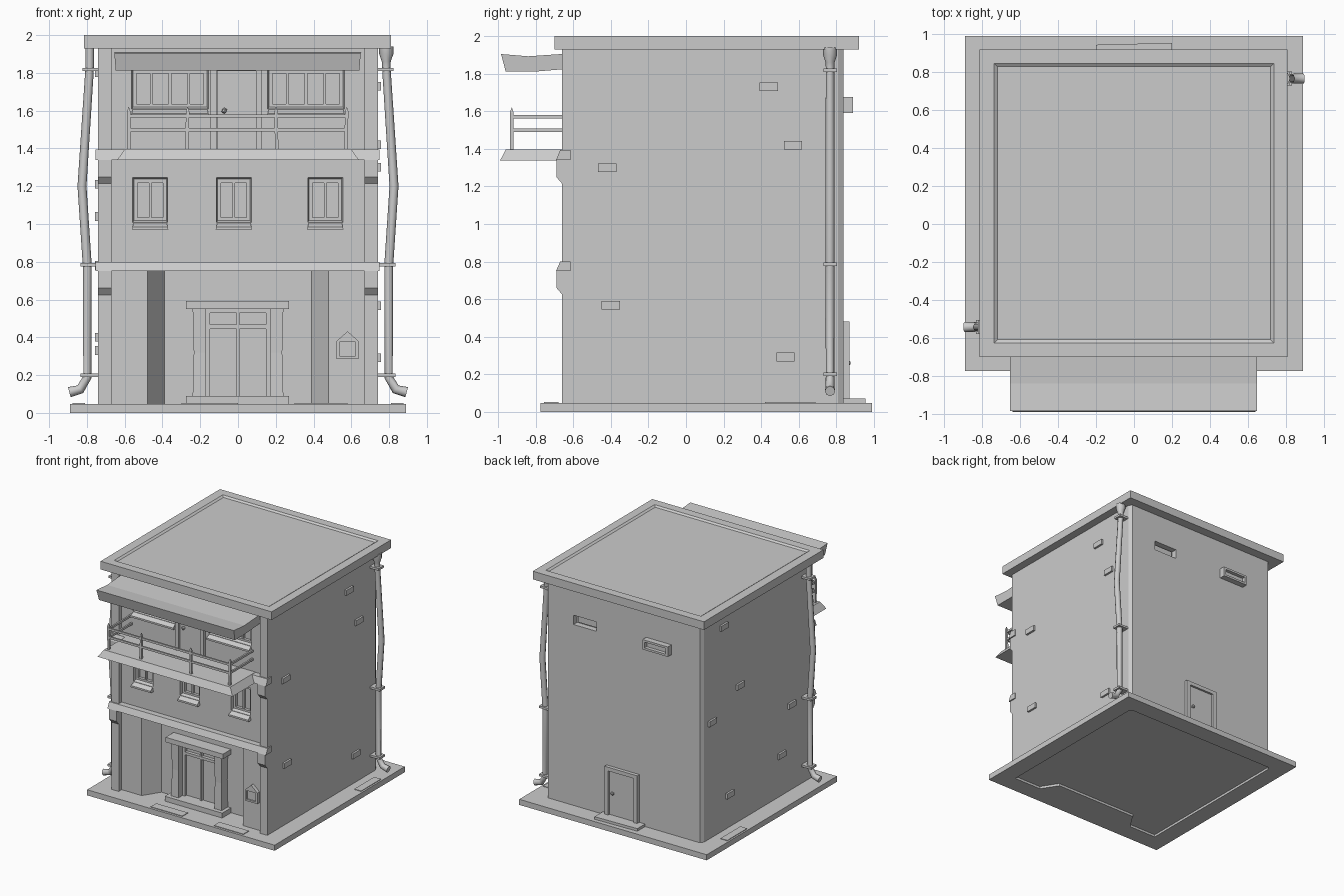
import bpy, bmesh, math
from mathutils import Vector

if "Cube" in bpy.data.objects:
    bpy.data.objects.remove(bpy.data.objects["Cube"])


def loft(name, rings):
    """Closed solid skinned through equal-length point rings."""
    bm = bmesh.new()
    vs = [[bm.verts.new(p) for p in r] for r in rings]
    n = len(vs[0])
    for a, b in zip(vs, vs[1:]):
        for i in range(n):
            bm.faces.new((a[i], a[(i + 1) % n], b[(i + 1) % n], b[i]))
    bm.faces.new(vs[0])
    bm.faces.new(vs[-1])
    bmesh.ops.recalc_face_normals(bm, faces=bm.faces)
    me = bpy.data.meshes.new(name)
    bm.to_mesh(me)
    bm.free()
    ob = bpy.data.objects.new(name, me)
    bpy.context.collection.objects.link(ob)
    return ob


def rect(x0, x1, y0, y1, z):
    return [(x0, y0, z), (x1, y0, z), (x1, y1, z), (x0, y1, z)]


def wall_rect(x0, x1, z0, z1, y):
    return [(x0, y, z0), (x1, y, z0), (x1, y, z1), (x0, y, z1)]


def box(name, x0, x1, y0, y1, z0, z1):
    return loft(name, [rect(x0, x1, y0, y1, z0), rect(x0, x1, y0, y1, z1)])


def plan(name, pts, z0, z1):
    return loft(name, [[(x, y, z) for x, y in pts] for z in (z0, z1)])


def profile(name, pts, x0, x1, flare=0):
    """(y, z) profile run along x; flare widens the points lower down."""
    top = max(p[1] for p in pts)
    return loft(name, [[(x + s * flare * (top - z), y, z) for y, z in pts]
                       for x, s in ((x0, -1), (x1, 1))])


def cut(ob, cutter):
    m = ob.modifiers.new("cut", "BOOLEAN")
    m.operation, m.solver, m.object = "DIFFERENCE", "EXACT", cutter
    bpy.context.view_layer.objects.active = ob
    bpy.ops.object.modifier_apply(modifier=m.name)
    bpy.data.objects.remove(cutter)


def knob(name, loc):
    bpy.ops.mesh.primitive_ico_sphere_add(subdivisions=1, radius=0.016, location=loc)
    bpy.context.object.name = name


# ground floor plan with splayed entrance alcove and chamfered rear corners
half = [(0.39, -0.48), (0.48, -0.62), (0.74, -0.62), (0.74, 0.81), (0.72, 0.84)]
foot = half + [(-x, y) for x, y in reversed(half)]
rear = [(0.74, -0.62), (0.74, 0.81), (0.72, 0.84), (-0.72, 0.84), (-0.74, 0.81), (-0.74, -0.62)]

# base slab, hollowed slightly beneath the walls, with paving stones
slab = box("base_slab", -0.89, 0.89, -0.775, 0.99, 0, 0.048)
cut(slab, plan("cutter", foot, -0.02, 0.02))
for i, r in enumerate([(-0.3, 0, -0.755, -0.68), (0.3, 0.58, -0.755, -0.68),
                       (0.81, 0.875, 0.42, 0.69), (-0.875, -0.81, 0.42, 0.69)]):
    box(f"paving_{i}", *r, 0.04, 0.053)

# walls
plan("ground_floor", foot, 0.04, 0.752)
upper = plan("upper_floors", rear, 0.75, 1.94)

# roof with a shallow sunken panel
roof = box("roof", -0.815, 0.81, -0.7, 0.92, 1.93, 2.0)
cut(roof, loft("cutter", [rect(-0.72, 0.72, -0.61, 0.83, 1.988),
                          rect(-0.74, 0.74, -0.63, 0.85, 2.002)]))

# corner pillars with stepped brackets under each band
for s, side in ((1, "right"), (-1, "left")):
    a, b = sorted((s * 0.67, s * 0.74))
    box(f"pillar_{side}", a, b, -0.66, -0.615, 0.045, 1.94)
    for z in (0.75, 1.34):
        profile(f"bracket_{side}_{z}", [(-0.69, z), (-0.69, z - 0.09), (-0.66, z - 0.125),
                                        (-0.63, z - 0.125), (-0.63, z)], a, b)
for z, h in ((0.75, 0.05), (1.34, 0.055)):
    profile(f"floor_band_{z}", [(-0.692, z), (-0.67, z + h), (-0.635, z + h),
                                (-0.615, z + h), (-0.615, z)], -0.755, 0.75)


# windows: splayed opening, frame, mullions, sloped sill
def window(name, x0, x1, z0, z1, mullions):
    cut(upper, loft("cutter", [wall_rect(x0, x1, z0, z1, -0.63),
                               wall_rect(x0 + 0.014, x1 - 0.014, z0 + 0.02, z1 - 0.018, -0.57)]))
    a, b, c, d = x0 + 0.008, x1 - 0.008, z0 + 0.01, z1 - 0.012
    t = 0.02
    box(name + "_frame_left", a, a + t, -0.595, -0.565, c, d)
    box(name + "_frame_right", b - t, b, -0.595, -0.565, c, d)
    box(name + "_frame_top", a + t, b - t, -0.595, -0.565, d - t, d)
    box(name + "_frame_bottom", a + t, b - t, -0.595, -0.565, c, c + t)
    for i in range(mullions):
        x = a + (b - a) * (i + 1) / (mullions + 1)
        box(f"{name}_mullion_{i}", x - 0.007, x + 0.007, -0.59, -0.565, c + t, d - t)
    profile(name + "_sill", [(-0.585, z0 + 0.02), (-0.655, z0 - 0.02), (-0.655, z0 - 0.035),
                             (-0.61, z0 - 0.035), (-0.585, z0)], x0 + 0.012, x1 - 0.012, 0.25)


for i, x in enumerate((-0.465, -0.022, 0.462)):
    window(f"middle_window_{i}", x - 0.095, x + 0.095, 1.005, 1.25, 1)
for side, x in (("left", -0.36), ("right", 0.36)):
    window(f"upper_window_{side}", x - 0.205, x + 0.205, 1.605, 1.83, 3)

# balcony door
box("balcony_door", -0.11, 0.1, -0.628, -0.6, 1.395, 1.83)
for i, x in enumerate((-0.13, 0.11)):
    box(f"balcony_door_jamb_{i}", x - 0.015, x + 0.015, -0.645, -0.6, 1.395, 1.83)
box("balcony_door_head", -0.115, 0.095, -0.645, -0.6, 1.81, 1.83)
knob("balcony_door_knob", (-0.073, -0.637, 1.6))

# balcony slab and railing
loft("balcony_slab", [rect(-0.64, 0.64, -0.99, -0.62, 1.338), rect(-0.6, 0.6, -0.96, -0.62, 1.397)])
for i, (x, lean) in enumerate(((-0.575, -0.004), (-0.27, 0.004), (0.205, -0.004), (0.572, 0.004))):
    rings = []
    for z, r in ((1.39, 0.009), (1.595, 0.009), (1.62, 0.001)):
        c = x + lean * (z - 1.39) * 4
        rings.append(rect(c - r, c + r, -0.928 - r, -0.928 + r, z))
    loft(f"rail_post_{i}", rings)
for z in (1.5, 1.572):
    box(f"front_rail_{z}", -0.575, 0.572, -0.936, -0.922, z - 0.009, z + 0.009)
    for x in (-0.575, 0.572):
        box(f"side_rail_{z}_{x}", x - 0.007, x + 0.007, -0.93, -0.62, z - 0.009, z + 0.009)

# sagging canopy
profile("canopy", [(-0.985, 1.905), (-0.84, 1.893), (-0.62, 1.908), (-0.62, 1.827),
                   (-0.8, 1.812), (-0.96, 1.812)], -0.655, 0.65, -0.08)

# entrance: step, tapered columns, lintel, glazed double door
box("entrance_step", -0.275, 0.27, -0.6, -0.47, 0.045, 0.09)
box("entrance_lintel", -0.275, 0.27, -0.59, -0.47, 0.55, 0.592)
for s in (-1, 1):
    rings = []
    for z, w in ((0.09, 0.0), (0.32, 0.006), (0.55, 0.0)):
        a, b = sorted((s * (0.17 + w * 0.3), s * (0.24 - w)))
        rings.append(rect(a, b, -0.565 + w, -0.47, z))
    loft(f"entrance_column_{s}", rings)
    box(f"door_stile_{s}", s * 0.16 - 0.012, s * 0.16 + 0.012, -0.51, -0.47, 0.09, 0.55)
    box(f"door_leaf_{s}", s * 0.08 - 0.068, s * 0.08 + 0.068, -0.487, -0.47, 0.09, 0.445)
box("door_centre", -0.009, 0.009, -0.505, -0.47, 0.09, 0.55)
box("door_transom", -0.15, 0.15, -0.508, -0.47, 0.445, 0.468)
box("door_head", -0.15, 0.15, -0.508, -0.47, 0.53, 0.55)

# gabled notice box
shape = [(0.522, 0.285), (0.638, 0.285), (0.638, 0.38), (0.58, 0.432), (0.522, 0.38)]
notice = loft("notice_box", [[(x, y, z) for x, z in shape] for y in (-0.65, -0.61)])
cut(notice, box("cutter", 0.537, 0.623, -0.67, -0.637, 0.3, 0.375))

# protruding wall bricks (y, z)
bricks = {1: [(0.44, 1.73), (0.57, 1.42), (-0.42, 1.3), (-0.4, 0.567), (0.53, 0.292)],
          -1: [(0.55, 1.8), (0.33, 1.21), (0.71, 1.04), (-0.37, 0.78), (-0.23, 0.4), (0.47, 0.33)]}
for s, places in bricks.items():
    for i, (y, z) in enumerate(places):
        a, b = sorted((s * 0.73, s * 0.757))
        box(f"brick_{s}_{i}", a, b, y - 0.049, y + 0.049, z - 0.023, z + 0.023)

# back door with step
box("back_door", -0.11, 0.13, 0.83, 0.852, 0.06, 0.45)
for i, (a, b) in enumerate(((-0.145, -0.11), (0.13, 0.165))):
    box(f"back_door_jamb_{i}", a, b, 0.83, 0.87, 0.06, 0.48)
box("back_door_head", -0.11, 0.13, 0.83, 0.87, 0.448, 0.48)
knob("back_door_knob", (0.095, 0.863, 0.26))
plan("back_step", [(-0.2, 0.83), (0.2, 0.83), (0.2, 0.955), (-0.2, 0.945)], 0.045, 0.07)

# back vents: one recessed, one boxed out
cut(upper, box("cutter", 0.26, 0.48, 0.79, 0.86, 1.6, 1.68))
box("recessed_vent_slat", 0.28, 0.46, 0.785, 0.81, 1.615, 1.665)
vent = box("vent_box", -0.45, -0.21, 0.83, 0.89, 1.59, 1.675)
cut(vent, box("cutter", -0.43, -0.23, 0.86, 0.9, 1.608, 1.657))


# bent drainpipes
def pipe(name, pts):
    cu = bpy.data.curves.new(name, "CURVE")
    cu.dimensions, cu.bevel_depth, cu.bevel_resolution, cu.use_fill_caps = "3D", 0.025, 2, True
    sp = cu.splines.new("POLY")
    sp.points.add(len(pts) - 1)
    for p, (x, y, z, r) in zip(sp.points, pts):
        p.co, p.radius = (x, y, z, 1), r
    ob = bpy.data.objects.new(name, cu)
    bpy.context.collection.objects.link(ob)
    bpy.ops.object.select_all(action="DESELECT")
    bpy.context.view_layer.objects.active = ob
    ob.select_set(True)
    bpy.ops.object.convert(target="MESH")


route = [(0.785, 1.83, 0.9), (0.826, 1.2, 0.95), (0.798, 0.78, 0.95), (0.797, 0.19, 0.9),
         (0.835, 0.125, 1.0), (0.893, 0.11, 1.1)]
hopper = [(0.785, 1.94, 1.55), (0.785, 1.9, 1.5), (0.785, 1.86, 0.95)]
for s, y, side in ((1, 0.767, "right"), (-1, -0.543, "left")):
    top = hopper if s > 0 else [(0.785, 1.94, 0.9)]
    pipe(f"drainpipe_{side}", [(s * x, y, z, r) for x, z, r in top + route])
    for z, x in ((1.818, 0.787), (0.785, 0.798), (0.2, 0.797)):
        a, b = sorted((s * 0.73, s * (x + 0.036)))
        box(f"pipe_clamp_{side}_{z}", a, b, y - 0.036, y + 0.036, z - 0.009, z + 0.009)
